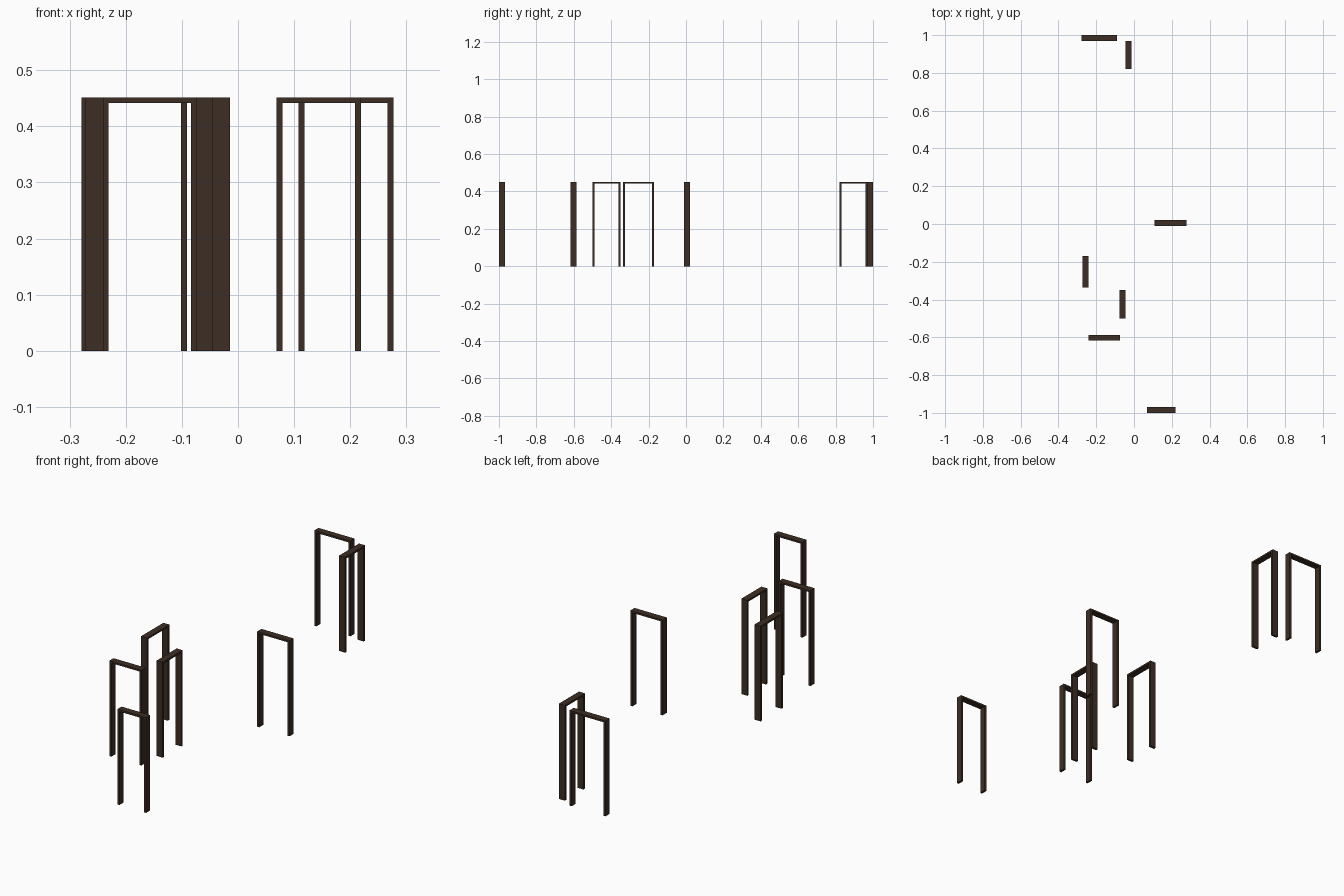
import bpy, bmesh

if "Cube" in bpy.data.objects:
    bpy.data.objects.remove(bpy.data.objects["Cube"])

# one dark timber colour for every frame
wood = bpy.data.materials.new("dark brown wood")
wood.diffuse_color = (0.047, 0.027, 0.018, 1)
wood.use_nodes = True
wood.node_tree.nodes["Principled BSDF"].inputs["Base Color"].default_value = wood.diffuse_color

HEIGHT, JAMB, DEPTH = 0.451, 0.0105, 0.031


def door_frame(name, axis, start, end, centre):
    """Upside-down U profile, running along x or y, extruded through the wall depth."""
    a, b, t = start, end, JAMB
    profile = [(a, 0), (a + t, 0), (a + t, HEIGHT - t * 0.85), (b - t, HEIGHT - t * 0.85),
               (b - t, 0), (b, 0), (b, HEIGHT), (a, HEIGHT)]

    def place(u, d, z):
        return (u, centre + d, z) if axis == "x" else (centre + d, u, z)

    bm = bmesh.new()
    face = bm.faces.new([bm.verts.new(place(u, -DEPTH / 2, z)) for u, z in profile])
    ext = bmesh.ops.extrude_face_region(bm, geom=[face])
    moved = [g for g in ext["geom"] if isinstance(g, bmesh.types.BMVert)]
    bmesh.ops.translate(bm, verts=moved, vec=place(0, DEPTH, 0) if axis == "x" and centre == 0
                        else ((0, DEPTH, 0) if axis == "x" else (DEPTH, 0, 0)))
    bmesh.ops.recalc_face_normals(bm, faces=bm.faces[:])
    mesh = bpy.data.meshes.new(name)
    bm.to_mesh(mesh)
    bm.free()
    mesh.materials.append(wood)
    bpy.context.collection.objects.link(bpy.data.objects.new(name, mesh))


# frames in walls running left-right
door_frame("back_door_frame", "x", -0.279, -0.091, 0.9845)
door_frame("middle_door_frame", "x", 0.108, 0.277, 0.005)
door_frame("inner_front_door_frame", "x", -0.241, -0.073, -0.602)
door_frame("front_door_frame", "x", 0.069, 0.219, -0.9845)

# frames in walls running front-back
door_frame("back_side_door_frame", "y", 0.821, 0.970, -0.030)
door_frame("left_side_door_frame", "y", -0.337, -0.170, -0.256)
door_frame("centre_side_door_frame", "y", -0.500, -0.350, -0.060)
